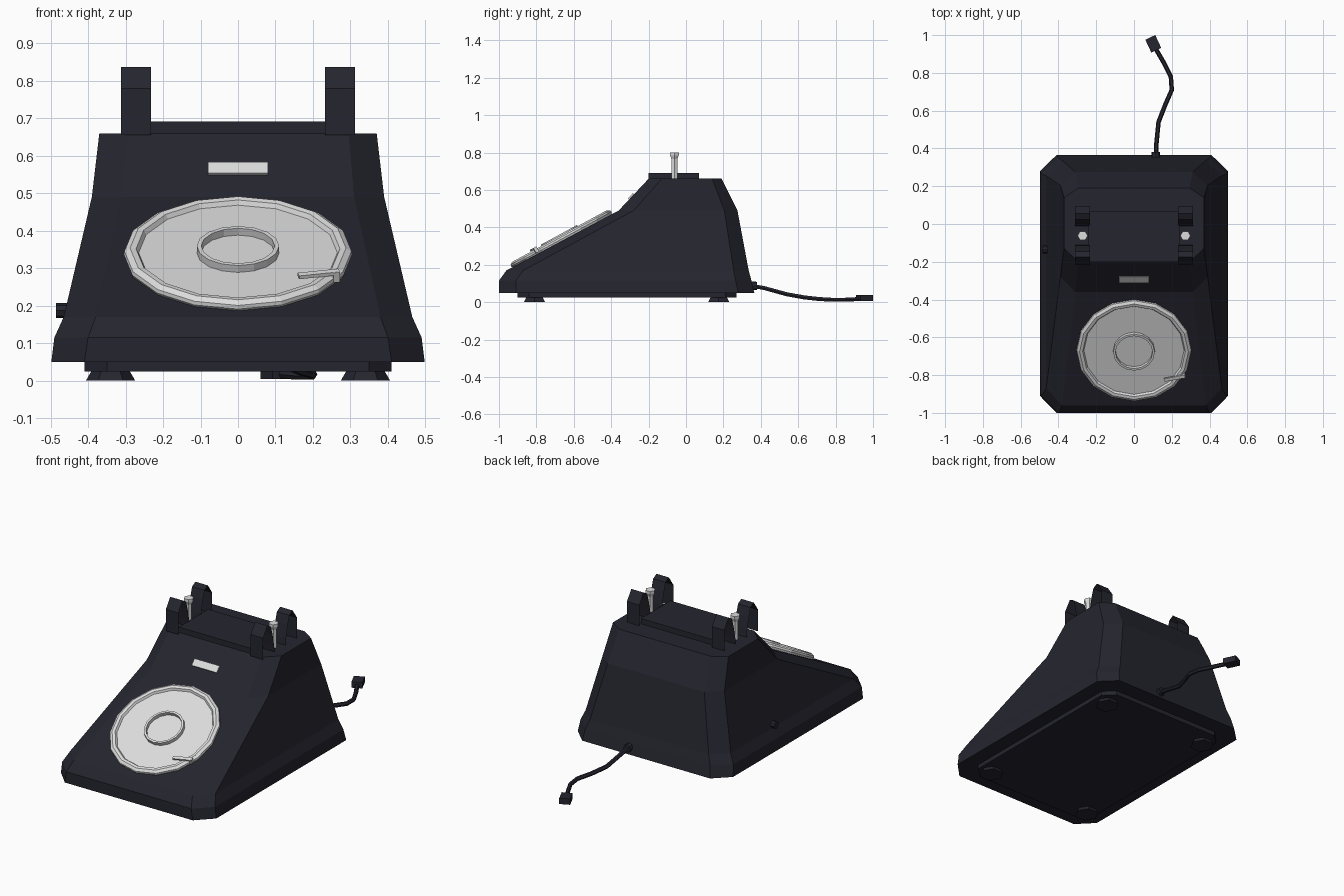
import bpy, bmesh, math
from mathutils import Matrix, Vector

cube = bpy.data.objects.get("Cube")
if cube:
    bpy.data.objects.remove(cube, do_unlink=True)


def material(name, rgb):
    m = bpy.data.materials.new(name)
    m.use_nodes = True
    col = (*rgb, 1)
    m.diffuse_color = col
    m.node_tree.nodes["Principled BSDF"].inputs["Base Color"].default_value = col
    return m


DARK = material("midnight plastic", (0.018, 0.018, 0.028))
METAL = material("pale metal", (0.72, 0.72, 0.72))


def finish(name, bm, mat, matrix=None, closed=True):
    if closed:
        bmesh.ops.recalc_face_normals(bm, faces=bm.faces)
    mesh = bpy.data.meshes.new(name)
    bm.to_mesh(mesh)
    bm.free()
    mesh.materials.append(mat)
    ob = bpy.data.objects.new(name, mesh)
    bpy.context.collection.objects.link(ob)
    if matrix:
        ob.matrix_world = matrix
    return ob


def loft(name, rings, mat, matrix=None, caps=True):
    """Skin a list of equal-length point rings."""
    bm = bmesh.new()
    rows = [[bm.verts.new(p) for p in ring] for ring in rings]
    n = len(rows[0])
    for a, b in zip(rows, rows[1:]):
        for i in range(n):
            j = (i + 1) % n
            bm.faces.new((a[i], a[j], b[j], b[i]))
    if caps:
        bm.faces.new(rows[0][::-1])
        bm.faces.new(rows[-1])
    return finish(name, bm, mat, matrix)


def lathe(name, profile, sides, mat, matrix=None, caps=True):
    """Spin (radius, height) points about z."""
    turn = [2 * math.pi * i / sides for i in range(sides)]
    rings = [[(r * math.cos(t), r * math.sin(t), h) for t in turn] for r, h in profile]
    return loft(name, rings, mat, matrix, caps)


def box(name, size, mat, matrix):
    bm = bmesh.new()
    bmesh.ops.create_cube(bm, size=1, matrix=Matrix.Diagonal((*size, 1)))
    return finish(name, bm, mat, matrix)


def octagon(z, front, back, half, ridge, cut_front, cut_back):
    """Rectangle with cut corners at height z."""
    side = [(ridge, front), (half, front + cut_front), (half, back - cut_back), (ridge, back)]
    return [(x, y, z) for x, y in side] + [(-x, y, z) for x, y in reversed(side)]


def place(x, y, z, angle=0, axis="X"):
    return Matrix.Translation((x, y, z)) @ Matrix.Rotation(math.radians(angle), 4, axis)


# Housing: stacked sections with cut corners
loft("housing", [
    octagon(0.05, -1.0, 0.365, 0.498, 0.41, 0.09, 0.085),
    octagon(0.115, -1.0, 0.35, 0.49, 0.40, 0.09, 0.085),
    octagon(0.17, -0.96, 0.335, 0.465, 0.38, 0.09, 0.08),
    octagon(0.49, -0.36, 0.275, 0.39, 0.31, 0.08, 0.07),
    octagon(0.66, -0.20, 0.19, 0.37, 0.295, 0.07, 0.05),
], DARK)

# Base plate and feet
loft("base_plate", [octagon(z, -0.90, 0.27, 0.41, 0.35, 0.06, 0.06) for z in (0.025, 0.052)], DARK)
for x in (-0.34, 0.34):
    for y in (-0.81, 0.175):
        lathe("foot", [(0.066, 0), (0.05, 0.027)], 6, DARK, place(x, y, 0))

# Cradle: raised deck, folded prongs, plunger pins
box("cradle_deck", (0.48, 0.27, 0.04), DARK, place(0, -0.065, 0.671))


def prong(x, facing):
    # Folded strip, open on its two sides
    outline = [(0.155, 0.655), (0.155, 0.78), (0.115, 0.837), (0.085, 0.82),
               (0.07, 0.77), (0.055, 0.70), (0.05, 0.655)]
    bm = bmesh.new()
    rows = [[bm.verts.new((x + s * 0.04, -0.06 + facing * y, z)) for y, z in outline]
            for s in (-1, 1)]
    for i in range(len(outline) - 1):
        quad = [rows[0][i], rows[1][i], rows[1][i + 1], rows[0][i + 1]]
        bm.faces.new(quad if facing < 0 else quad[::-1])
    finish("cradle_prong", bm, DARK, closed=False)


for x in (-0.272, 0.272):
    for facing in (-1, 1):
        prong(x, facing)
    lathe("plunger_pin", [(0.018, 0.65), (0.018, 0.765), (0.027, 0.785), (0.027, 0.80)],
          6, METAL, place(x, -0.062, 0))

# Dial: dished disc with rim, centre ring and finger stop
dial = place(0, -0.667, 0.337, 28.6)
lathe("dial_disc", [(0.295, -0.02), (0.305, 0.0), (0.303, 0.010), (0.288, 0.019),
                    (0.272, 0.017), (0.265, 0.005)], 16, METAL, dial)
lathe("dial_centre_ring", [(0.110, 0.004), (0.110, 0.026), (0.098, 0.026), (0.098, 0.004)],
      16, METAL, dial, caps=False)
box("finger_stop", (0.11, 0.018, 0.01), METAL, dial @ place(0.215, -0.155, 0.025, 12, "Z"))
box("finger_stop_post", (0.018, 0.018, 0.03), METAL, dial @ place(0.262, -0.146, 0.014, 12, "Z"))

# Label plate on the upper slope
box("label_plate", (0.16, 0.04, 0.012), METAL, place(0, -0.293, 0.565, 46.7))

# Side knob
lathe("side_knob", [(0.02, 0), (0.02, 0.06)], 8, DARK, place(-0.485, -0.135, 0.187, 90, "Y"))

# Cord with grommet and plug
path = [(0.115, 0.34, 0.09), (0.118, 0.42, 0.075), (0.13, 0.54, 0.042), (0.165, 0.63, 0.026),
        (0.20, 0.71, 0.017), (0.195, 0.78, 0.013), (0.16, 0.85, 0.013), (0.105, 0.945, 0.018)]
points = [Vector(p) for p in path]
rings = []
for i, p in enumerate(points):
    ahead = points[min(i + 1, len(points) - 1)] - points[max(i - 1, 0)]
    frame = ahead.to_track_quat("Z", "Y")
    rings.append([p + frame @ Vector((math.cos(t), math.sin(t), 0)) * 0.012
                  for t in (k * math.pi / 3 for k in range(6))])
loft("cord", rings, DARK)
lathe("cord_grommet", [(0.024, 0), (0.022, 0.05)], 8, DARK, place(0.115, 0.33, 0.087, -90))
box("cord_plug", (0.058, 0.075, 0.034), DARK, place(0.102, 0.954, 0.022, 25, "Z"))
